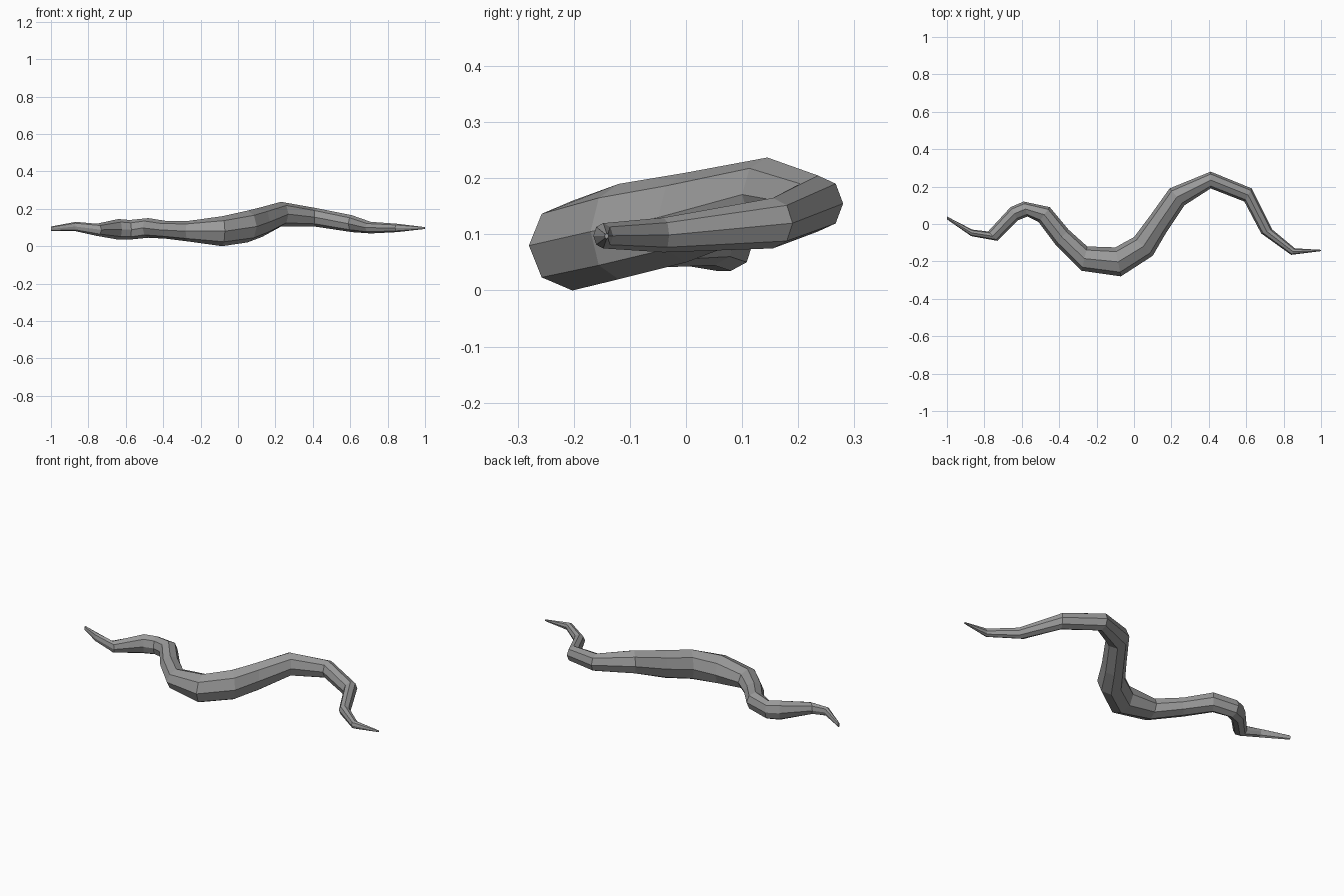
import bpy, bmesh, math
from mathutils import Vector

if "Cube" in bpy.data.objects:
    bpy.data.objects.remove(bpy.data.objects["Cube"])

# Stations along the root: left edge x, y, right edge x, y, bottom z, top z
STATIONS = [
    (-1.00, .04, -1.00, .025, .08, .105),
    (-.865, -.03, -.87, -.065, .08, .13),
    (-.78, -.04, -.73, -.09, .055, .12),
    (-.66, .09, -.62, .02, .035, .145),
    (-.59, .12, -.57, .04, .035, .14),
    (-.45, .09, -.51, .01, .045, .15),
    (-.35, -.03, -.42, -.11, .04, .135),
    (-.25, -.12, -.28, -.25, .025, .135),
    (-.10, -.125, -.07, -.28, .00, .16),
    (.00, -.07, .10, -.17, .02, .19),
    (.09, .05, .17, -.05, .05, .21),
    (.19, .19, .27, .10, .105, .237),
    (.41, .28, .41, .19, .105, .205),
    (.63, .19, .59, .12, .075, .165),
    (.74, -.03, .68, -.05, .068, .13),
    (.86, -.13, .84, -.165, .075, .12),
    (1.00, -.138, 1.00, -.145, .092, .102),
]
SIDES = 8


def ring(bm, lx, ly, rx, ry, z0, z1):
    left, right = Vector((lx, ly, 0)), Vector((rx, ry, 0))
    mid, side = (left + right) / 2, (right - left) / 2
    verts = []
    for i in range(SIDES):
        a = math.tau * i / SIDES
        p = mid + side * math.cos(a)
        p.z = (z0 + z1) / 2 + (z1 - z0) / 2 * math.sin(a)
        verts.append(bm.verts.new(p))
    return verts


# Winding faceted root, tapered at both ends
bm = bmesh.new()
rings = [ring(bm, *s) for s in STATIONS]
for a, b in zip(rings, rings[1:]):
    for i in range(SIDES):
        j = (i + 1) % SIDES
        bm.faces.new((a[i], a[j], b[j], b[i]))
bm.faces.new(rings[0])
bm.faces.new(rings[-1])
bmesh.ops.recalc_face_normals(bm, faces=bm.faces)
mesh = bpy.data.meshes.new("winding_root")
bm.to_mesh(mesh)
bm.free()

# Dark grey surface
grey = bpy.data.materials.new("dark_grey")
grey.diffuse_color = (.32, .32, .32, 1)
grey.use_nodes = True
grey.node_tree.nodes["Principled BSDF"].inputs["Base Color"].default_value = grey.diffuse_color
mesh.materials.append(grey)
bpy.context.collection.objects.link(bpy.data.objects.new("winding_root", mesh))
